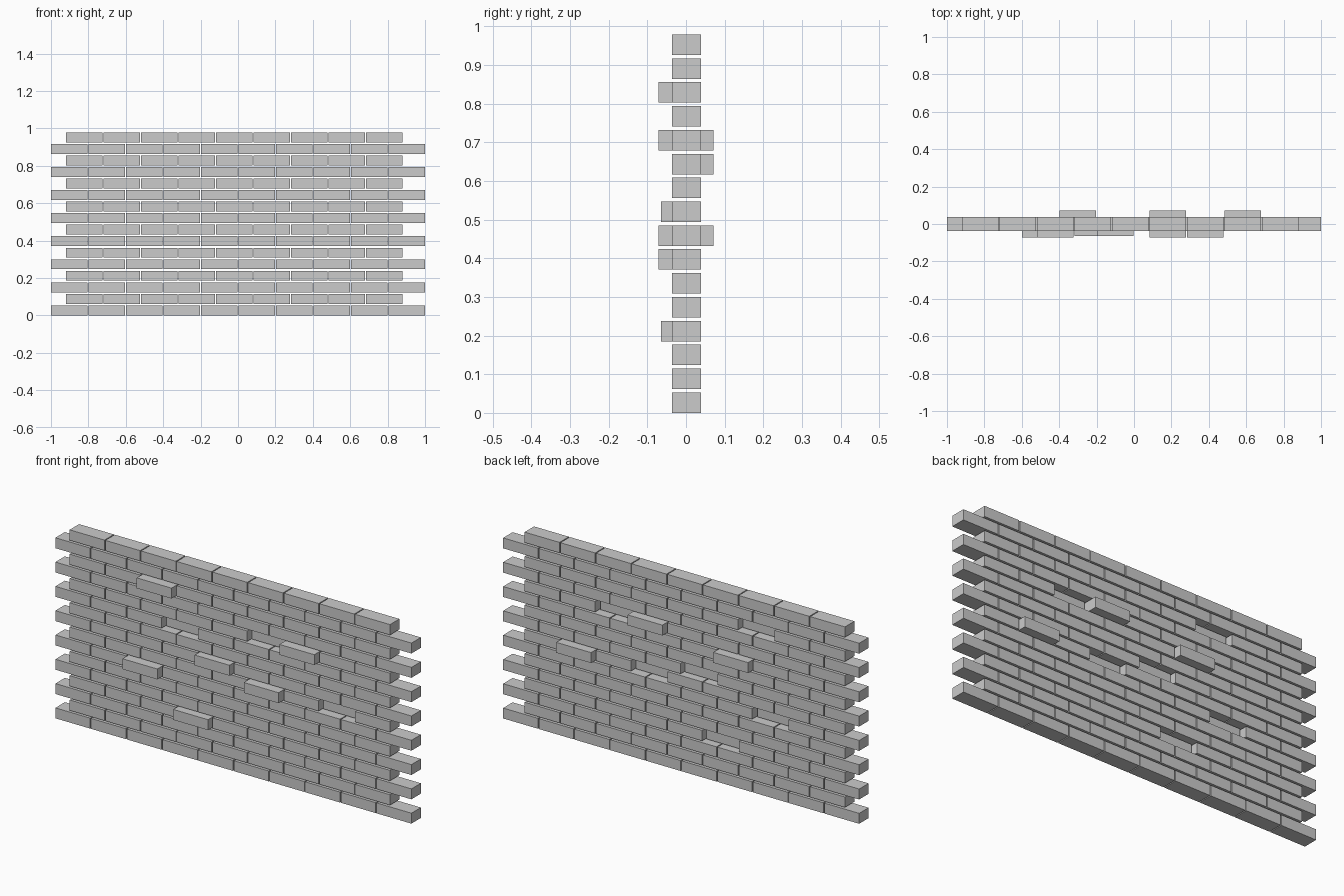
import bpy, bmesh
from mathutils import Matrix, Vector

if "Cube" in bpy.data.objects:
    bpy.data.objects.remove(bpy.data.objects["Cube"])

LENGTH, DEPTH, HEIGHT = 0.1955, 0.0755, 0.053   # brick size
PITCH_X, PITCH_Z = 0.2005, 0.0617               # brick and course spacing
COURSES, Y_MID = 16, 0.001

# bricks pushed out of the wall: (course, brick) -> y offset
OFFSETS = {
    (3, 3): -0.028, (6, 2): -0.0348, (7, 5): -0.0348, (8, 4): -0.028,
    (11, 6): -0.0348, (13, 2): -0.0348,                     # towards the front
    (7, 7): 0.0327, (10, 3): 0.0327, (11, 5): 0.0327,       # towards the back
}


def add_brick(bm, x, y, z):
    size = Matrix.Diagonal((LENGTH, DEPTH, HEIGHT, 1))
    bmesh.ops.create_cube(bm, size=1, matrix=Matrix.Translation(Vector((x, y, z))) @ size)


# one object per course, alternating ten and nine bricks
for row in range(COURSES):
    bm = bmesh.new()
    start, count = (-1.0, 10) if row % 2 == 0 else (-0.92, 9)
    for i in range(count):
        add_brick(bm,
                  start + LENGTH / 2 + i * PITCH_X,
                  Y_MID + OFFSETS.get((row, i), 0),
                  HEIGHT / 2 + row * PITCH_Z)
    name = f"brick_course_{row + 1:02d}"
    mesh = bpy.data.meshes.new(name)
    bm.to_mesh(mesh)
    bm.free()
    bpy.context.collection.objects.link(bpy.data.objects.new(name, mesh))
